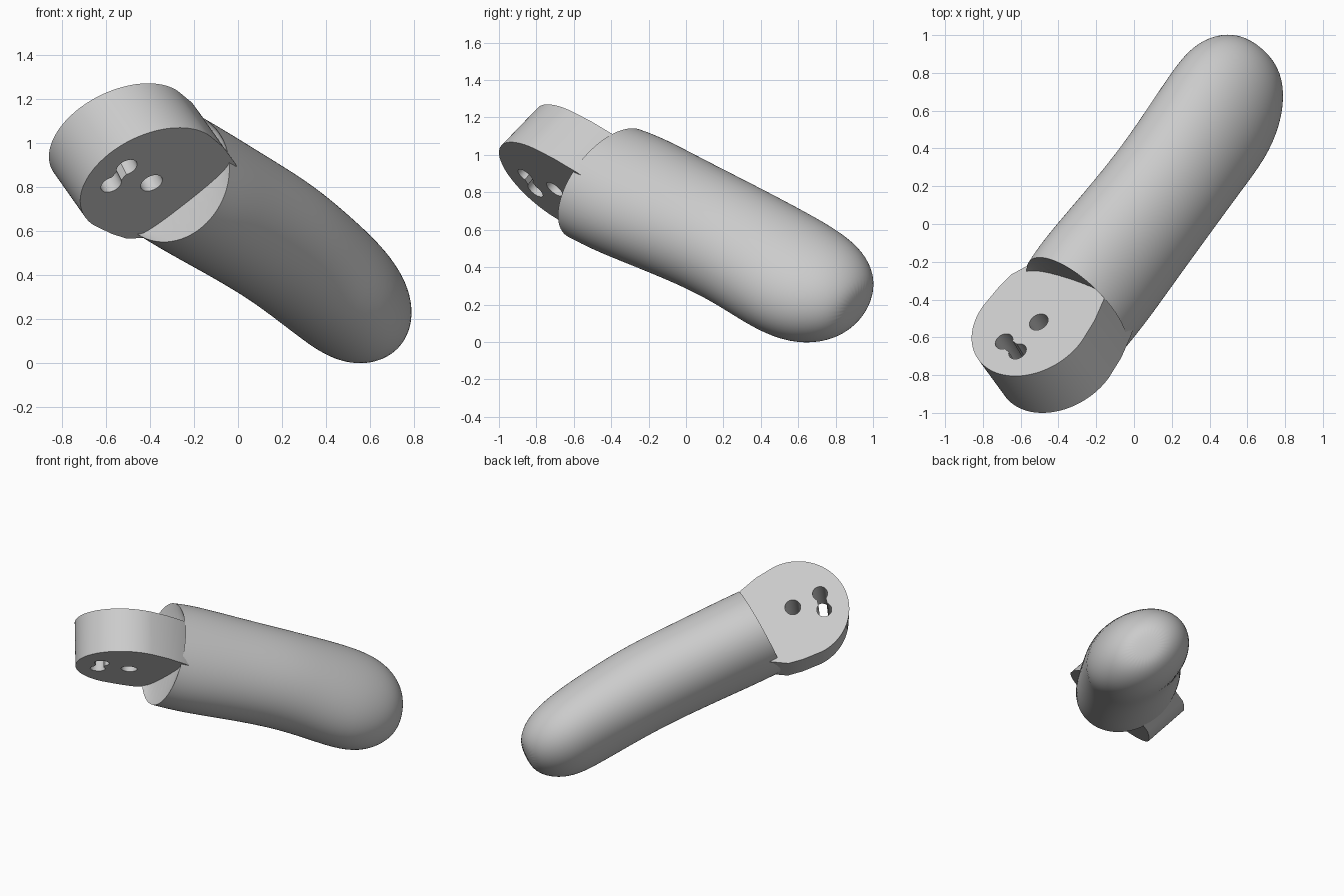
import bpy, bmesh, math
from mathutils import Matrix, Vector

cube = bpy.data.objects.get("Cube")
if cube:
    bpy.data.objects.remove(cube)

grey = bpy.data.materials.new("light_grey")
grey.use_nodes = True
COLOUR = (0.6, 0.6, 0.6, 1)
grey.diffuse_color = COLOUR
grey.node_tree.nodes["Principled BSDF"].inputs["Base Color"].default_value = COLOUR

# Tilted frame: x = across the flat tongue, y = along the grip, z = sideways
along = Vector((0.54, 0.7615, -0.355)).normalized()
across = Vector((-0.357, 0.59, 0.724))
across = (across - along * across.dot(along)).normalized()
side = across.cross(along)
frame = Matrix((across, along, side)).transposed().to_4x4()
frame.translation = (0, 0, 0.63)


def make_object(name, bm):
    bmesh.ops.recalc_face_normals(bm, faces=bm.faces)
    mesh = bpy.data.meshes.new(name)
    bm.to_mesh(mesh)
    bm.free()
    mesh.materials.append(grey)
    obj = bpy.data.objects.new(name, mesh)
    obj.matrix_world = frame
    bpy.context.collection.objects.link(obj)
    return obj


def prism(name, outline, low, high, shear=0.0):
    """Extrude a (y, z) outline across the tongue, leaning sideways by shear."""
    bm = bmesh.new()
    rings = [[bm.verts.new((x, y, z + shear * x)) for y, z in outline] for x in (low, high)]
    for ring in rings:
        bm.faces.new(ring)
    for i in range(len(outline)):
        j = (i + 1) % len(outline)
        bm.faces.new((rings[0][i], rings[0][j], rings[1][j], rings[1][i]))
    return make_object(name, bm)


def circle(y, z, radius, count=32):
    return [(y + radius * math.cos(math.tau * i / count),
             z + radius * math.sin(math.tau * i / count)) for i in range(count)]


# Grip: lofted tilted ellipses (along, centre x, centre z, half width x, half width z)
SECTIONS = [(-0.57, 0.01, -0.01, 0.365, 0.302), (-0.40, 0.01, -0.015, 0.378, 0.303),
            (-0.08, 0.005, -0.03, 0.358, 0.298), (0.25, 0, -0.043, 0.345, 0.296),
            (0.50, -0.01, -0.035, 0.352, 0.29), (0.77, -0.028, -0.02, 0.368, 0.283),
            (0.95, -0.025, 0, 0.345, 0.268), (1.08, -0.02, 0.005, 0.285, 0.225),
            (1.17, -0.02, 0.005, 0.2, 0.155), (1.21, -0.02, 0.005, 0.1, 0.08)]
SEGMENTS, TILT = 32, math.radians(12)


def section(bm, y, cx, cz, a, b, lean=0.0):
    ring = []
    for i in range(SEGMENTS):
        t = math.tau * i / SEGMENTS
        p, q = a * math.cos(t), b * math.sin(t)
        x = cx + p * math.cos(TILT) - q * math.sin(TILT)
        z = cz + p * math.sin(TILT) + q * math.cos(TILT)
        ring.append(bm.verts.new((x, y + lean * x, z)))
    return ring


bm = bmesh.new()
# recessed socket wall, then the lip and the rest of the grip
rings = [section(bm, -0.52, 0.01, -0.01, 0.16, 0.29, 0.1)]
rings += [section(bm, *s, lean=0.08 if k == 0 else 0) for k, s in enumerate(SECTIONS)]
for r0, r1 in zip(rings, rings[1:]):
    for i in range(SEGMENTS):
        j = (i + 1) % SEGMENTS
        bm.faces.new((r0[i], r0[j], r1[j], r1[i]))
bm.faces.new(rings[0])
bm.faces.new(rings[-1])
crease = bm.edges.layers.float.new("crease_edge")
lip = set(rings[1])
for edge in bm.edges:
    if edge.verts[0] in lip and edge.verts[1] in lip:
        edge[crease] = 1.0
grip = make_object("grip", bm)
subdivision = grip.modifiers.new("smooth_form", "SUBSURF")
subdivision.levels = subdivision.render_levels = 2

# Tongue: flat plate with a round end that tapers into the socket
ROUND_Y, ROUND_Z, RADIUS = -0.835, 0.01, 0.345
outline = []
for i in range(49):
    t = math.pi * i / 48
    outline.append((ROUND_Y - RADIUS * math.sin(t), ROUND_Z + RADIUS * math.cos(t)))
outline += [(-0.7, -0.325), (-0.55, -0.29), (-0.42, -0.24),
            (-0.42, 0.22), (-0.5, 0.25), (-0.6, 0.32), (-0.7, 0.342)]
tongue = prism("tongue", outline, -0.14, 0.172, 0.13)

# Pivot hole and the two-lobed slot, cut right through
lobe_a, lobe_b = Vector((-1.02, 0.005)), Vector((-0.99, 0.12))
step = (lobe_b - lobe_a).normalized()
normal = Vector((-step.y, step.x)) * 0.03
link = [lobe_a + normal, lobe_b + normal, lobe_b - normal, lobe_a - normal]
cutters = [("pivot_hole", circle(-0.815, 0.003, 0.053)),
           ("slot_lobe_inner", circle(*lobe_a, 0.05)),
           ("slot_lobe_outer", circle(*lobe_b, 0.05)),
           ("slot_link", [tuple(p) for p in link])]
for name, shape in cutters:
    cutter = prism(name + "_cutter", shape, -0.3, 0.3)
    cutter.hide_render = True
    cutter.hide_set(True)
    cut = tongue.modifiers.new(name, "BOOLEAN")
    cut.operation = "DIFFERENCE"
    cut.solver = "EXACT"
    cut.object = cutter

# Smooth shading with sharp rims
for obj, angle in ((grip, 50), (tongue, 35)):
    bpy.ops.object.select_all(action="DESELECT")
    bpy.context.view_layer.objects.active = obj
    obj.select_set(True)
    for modifier in list(obj.modifiers):
        bpy.ops.object.modifier_apply(modifier=modifier.name)
    bpy.ops.object.shade_smooth_by_angle(angle=math.radians(angle))
